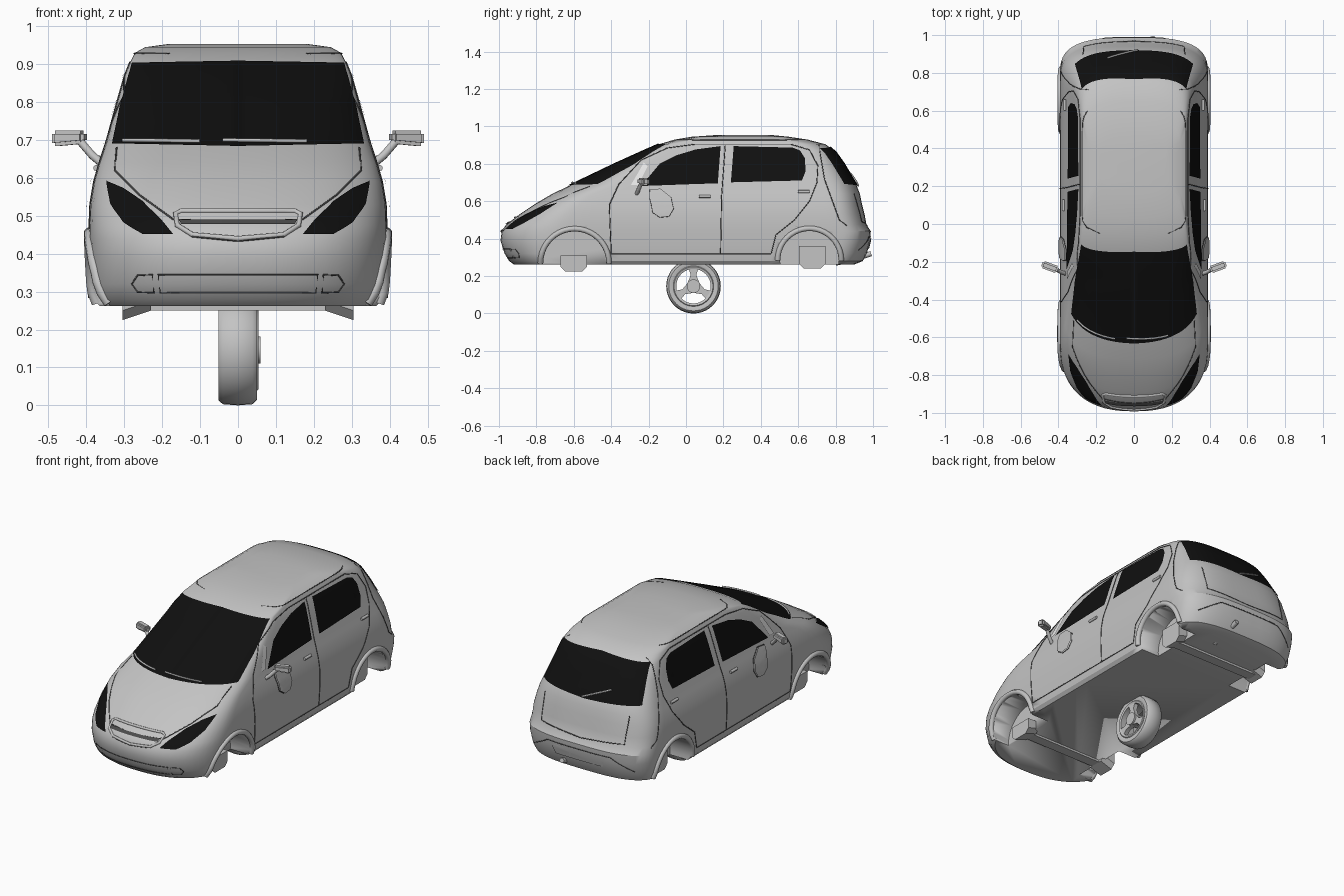
import bpy, bmesh, math
from mathutils import Vector, Matrix
from mathutils.bvhtree import BVHTree

if "Cube" in bpy.data.objects:
    bpy.data.objects.remove(bpy.data.objects["Cube"])


def material(name, value):
    m = bpy.data.materials.new(name)
    m.use_nodes = True
    m.diffuse_color = (value, value, value, 1)
    m.node_tree.nodes["Principled BSDF"].inputs["Base Color"].default_value = (value, value, value, 1)
    return m


PAINT = material("silver grey", 0.55)
GLASS = material("black glass", 0.005)
SEAM = material("dark seam", 0.07)
CLEAR = material("pale glass", 0.85)


def add(name, bm, mat, angle=40):
    me = bpy.data.meshes.new(name)
    bm.to_mesh(me)
    bm.free()
    ob = bpy.data.objects.new(name, me)
    bpy.context.collection.objects.link(ob)
    me.materials.append(mat)
    bpy.ops.object.select_all(action='DESELECT')
    ob.select_set(True)
    bpy.context.view_layer.objects.active = ob
    bpy.ops.object.shade_smooth_by_angle(angle=math.radians(angle))
    return ob


def prism(bm, outline, x0, x1):
    """Extrude a (y, z) outline along x."""
    f = bm.faces.new([bm.verts.new((x0, y, z)) for y, z in outline])
    r = bmesh.ops.extrude_face_region(bm, geom=[f])
    bmesh.ops.translate(bm, vec=(x1 - x0, 0, 0), verts=[v for v in r["geom"] if isinstance(v, bmesh.types.BMVert)])
    bmesh.ops.recalc_face_normals(bm, faces=bm.faces)


def circle(cy, cz, r, n=40):
    return [(cy + r * math.cos(i * math.tau / n), cz + r * math.sin(i * math.tau / n)) for i in range(n)]


# Body shell: stacked plan contours (z, half width, front y, front length, rear y, rear length)
LAYERS = [
    (.262, .365, -.92, .30, .90, .2), (.28, .38, -.945, .32, .945, .2),
    (.32, .386, -.97, .33, .967, .2), (.39, .39, -.992, .35, .985, .2),
    (.44, .392, -.985, .35, .988, .2), (.475, .392, -.962, .34, .965, .2),
    (.53, .39, -.89, .29, .955, .2), (.59, .38, -.80, .24, .94, .2),
    (.64, .366, -.715, .22, .93, .2), (.69, .349, -.61, .25, .91, .2),
    (.80, .319, -.38, .18, .845, .18), (.87, .299, -.225, .1, .795, .16),
    (.905, .285, -.145, .07, .745, .16), (.93, .272, -.06, .1, .65, .16),
    (.945, .245, .03, .12, .55, .15), (.954, .18, .16, .1, .46, .1)]


def contour(w, yf, lf, yr, lr, n=14, m=14):
    half = []
    for i in range(n + 1):
        a = math.pi / 2 * i / n
        half.append((w * math.sin(a) ** (2 / 2.4), yf + lf * (1 - max(math.cos(a), 0) ** (2 / 2.4))))
    for i in range(1, m):
        half.append((w, yf + lf + (yr - lr - yf - lf) * i / m))
    for i in range(n, -1, -1):
        a = math.pi / 2 * i / n
        half.append((w * math.sin(a) ** (2 / 3), yr - lr * (1 - max(math.cos(a), 0) ** (2 / 3))))
    return half + [(-x, y) for x, y in half[-2:0:-1]]


bm = bmesh.new()
rings = [[bm.verts.new((x, y, z)) for x, y in contour(*p)] for z, *p in LAYERS]
for lo, hi in zip(rings, rings[1:]):
    for i in range(len(lo)):
        j = (i + 1) % len(lo)
        bm.faces.new((lo[i], lo[j], hi[j], hi[i]))
bm.faces.new(rings[0][::-1])
bm.faces.new(rings[-1])
bmesh.ops.recalc_face_normals(bm, faces=bm.faces)
SKIN = BVHTree.FromBMesh(bm)
body = add("body_shell", bm, PAINT, 30)

# Wheel wells cut from the shell
ARCHES = [("front", -.595, .27, .17), ("rear", .66, .285, .157)]
for side in (-1, 1):
    for name, cy, cz, r in ARCHES:
        bm = bmesh.new()
        prism(bm, circle(cy, cz, r), side * .25, side * .5)
        cutter = add("well_cutter", bm, PAINT)
        cutter.hide_render = True
        mod = body.modifiers.new("well", 'BOOLEAN')
        mod.object, mod.operation, mod.solver = cutter, 'DIFFERENCE', 'EXACT'
        bpy.context.view_layer.objects.active = body
        bpy.ops.object.modifier_apply(modifier=mod.name)
        bpy.data.objects.remove(cutter)


def frame(yaw):
    a = math.radians(yaw)
    return Vector((math.cos(a), math.sin(a), 0)), Vector((-math.sin(a), math.cos(a), 0))


def project(u, z, yaw, lift):
    """Drop a point seen from a yaw angle onto the body skin."""
    right, ahead = frame(yaw)
    start = right * u + Vector((0, 0, z)) - ahead * 3
    hit, n, _, _ = SKIN.ray_cast(start, ahead)
    if hit is None:
        hit, n, _, _ = SKIN.find_nearest(start + ahead * 2.6)
    return hit + n * lift


def panel(name, outline, yaw, mat, sides=(1,), lift=.005, step=.02):
    """Thin plate that follows the body skin."""
    for s in sides:
        bm = bmesh.new()
        f = bm.faces.new([bm.verts.new((u, z, 0)) for u, z in outline])
        bmesh.ops.triangulate(bm, faces=[f])
        for axis in (0, 1):
            vals = [p[axis] for p in outline]
            no = Vector((1 - axis, axis, 0))
            for k in range(math.ceil(min(vals) / step), math.ceil(max(vals) / step)):
                bmesh.ops.bisect_plane(bm, geom=bm.verts[:] + bm.edges[:] + bm.faces[:],
                                       plane_co=no * k * step, plane_no=no)
        for v in bm.verts:
            v.co = project(v.co.x, v.co.y, yaw, lift)
            v.co.x *= s
        ahead = frame(yaw)[1]
        ahead.x *= s
        bm.normal_update()
        bmesh.ops.reverse_faces(bm, faces=[f for f in bm.faces if f.normal.dot(ahead) > 0])
        add(name + ("_right" if s < 0 else "_left" if len(sides) > 1 else ""), bm, mat)


def tube(name, pts, radius, mat, cyclic=False):
    cu = bpy.data.curves.new(name, 'CURVE')
    cu.dimensions, cu.bevel_depth, cu.bevel_resolution, cu.use_fill_caps = '3D', radius, 2, True
    sp = cu.splines.new('POLY')
    sp.points.add(len(pts) - 1)
    for p, q in zip(sp.points, pts):
        p.co = (*q, 1)
    sp.use_cyclic_u = cyclic
    ob = bpy.data.objects.new(name, cu)
    bpy.context.collection.objects.link(ob)
    cu.materials.append(mat)


def trim(name, path, yaw, mat=SEAM, radius=.0025, sides=(1,), cyclic=False, lift=0):
    """Bead laid along the body skin."""
    pts = []
    for (a, b), (c, d) in zip(path, path[1:] + path[:1] if cyclic else path[1:]):
        n = max(1, int(math.hypot(c - a, d - b) / .03))
        pts += [(a + (c - a) * i / n, b + (d - b) * i / n) for i in range(n)]
    if not cyclic:
        pts.append(path[-1])
    for s in sides:
        co = [project(u, z, yaw, lift) for u, z in pts]
        tube(name, [(p.x * s, p.y, p.z) for p in co], radius, mat, cyclic)


BOTH = (1, -1)
# Glass and lamps
panel("windscreen", [(-.33, .687), (0, .68), (.33, .687), (.31, .78), (.278, .9), (0, .905), (-.278, .9), (-.31, .78)], 0, GLASS)
panel("rear_window", [(-.31, .69), (0, .675), (.31, .69), (.275, .88), (0, .892), (-.275, .88)], 180, GLASS)
front_glass = [(-.24, .68), (.17, .695), (.185, .893), (.05, .875), (-.05, .845), (-.14, .8)]
rear_glass = [(.24, .7), (.62, .71), (.64, .76), (.635, .83), (.61, .87), (.57, .885), (.255, .893)]
panel("front_side_window", front_glass, 90, GLASS, BOTH)
panel("rear_side_window", rear_glass, 90, GLASS, BOTH)
panel("quarter_light", [(-.295, .685), (-.255, .685), (-.205, .785), (-.225, .805)], 90, CLEAR, BOTH)
panel("headlamp", [(.345, .59), (.3, .57), (.25, .535), (.2, .485), (.17, .45), (.25, .45), (.3, .48), (.335, .53)], 0, GLASS, BOTH)
tail = [(.1, .54), (.125, .515), (.16, .52), (.18, .56), (.18, .62), (.15, .665), (.11, .66), (.1, .62)]
tail = [(u - .5, z) for u, z in tail]
panel("tail_lamp", tail, 135, PAINT, BOTH, .009)
trim("tail_lamp_edge", tail, 135, sides=BOTH, cyclic=True)

# Door and body seams
trim("door_outline", [(-.4, .32), (-.41, .58), (-.36, .69), (-.24, .82), (-.1, .885), (.05, .905), (.56, .905),
                      (.66, .875), (.705, .79), (.7, .7), (.66, .6), (.58, .5), (.48, .42), (.455, .32)],
     90, sides=BOTH)
trim("door_split", [(.185, .32), (.19, .62), (.21, .9)], 90, sides=BOTH)
trim("sill_seam", [(-.4, .318), (.455, .318)], 90, sides=BOTH)
trim("rear_quarter_seam", [(.71, .9), (.74, .72), (.82, .5), (.86, .47)], 90, sides=BOTH)
trim("bonnet_seam", [(.32, .68), (.325, .62), (.26, .555), (.17, .49), (0, .485)], 0, sides=BOTH)
trim("tailgate_seam", [(-.27, .64), (-.265, .49), (0, .47), (.265, .49), (.27, .64)], 180)
trim("bumper_seam", [(-.32, .34), (-.2, .41), (.2, .41), (.32, .34)], 180)

# Nose: grille slot, lower intake and fog lamps
trim("grille_rim", [(-.165, .505), (-.15, .513), (.15, .513), (.165, .505), (.16, .475), (.12, .45), (0, .44),
                    (-.12, .45), (-.16, .475)], 0, PAINT, .007, cyclic=True)
trim("grille_edge", [(-.16, .475), (-.12, .445), (0, .434), (.12, .445), (.16, .475)], 0)
panel("grille_slot", [(-.15, .475), (.15, .475), (.155, .487), (-.155, .487)], 0, SEAM)
trim("intake_edge", [(-.205, .297), (.205, .297), (.21, .345), (-.21, .345)], 0, cyclic=True)
trim("fog_lamp", [(.222, .297), (.265, .299), (.28, .32), (.265, .343), (.225, .345)], 0, sides=BOTH, cyclic=True)
panel("rear_plate", [(-.15, .345), (.15, .345), (.17, .4), (-.17, .4)], 180, PAINT)

# Wipers, handles and roof gutters
for a, b in ((-.3, -.1), (-.04, .18)):
    trim("wiper", [(a, .693), (b, .69)], 0, PAINT, .005, lift=.008)
trim("rear_wiper", [(-.02, .68), (.14, .745)], 180, PAINT, .005, lift=.008)
for y, z in ((.1, .625), (.63, .65)):
    trim("door_handle", [(y - .03, z), (y + .03, z)], 90, PAINT, .008, BOTH, lift=.004)
trim("roof_gutter", [(-.08, .928), (.6, .928)], 90, sides=BOTH)

# Flared arch lips
for name, cy, cz, r in ARCHES:
    arc = [(cy + (r + .013) * math.cos(t * math.pi / 20), cz + (r + .013) * math.sin(t * math.pi / 20)) for t in range(21)]
    trim(name + "_arch_lip", arc, 90, PAINT, .015, BOTH)

# Axle bars and suspension blocks
for name, cy, z0, z1 in (("front", -.6, .225, .31), ("rear", .675, .24, .36)):
    bm = bmesh.new()
    prism(bm, [(cy - .03, .25), (cy + .03, .25), (cy + .03, .27), (cy - .03, .27)], -.3, .3)
    add(name + "_axle_bar", bm, PAINT)
    for s in BOTH:
        bm = bmesh.new()
        prism(bm, [(cy - .045, z0), (cy + .045, z0), (cy + .07, z0 + .025), (cy + .07, z1), (cy - .07, z1),
                   (cy - .07, z0 + .025)], s * .23, s * .305)
        for v in bm.verts:
            if abs(v.co.x) < .25 and v.co.z < .27:
                v.co.z += .025
        add(name + "_suspension_block", bm, PAINT)

# Door mirrors
for s in BOTH:
    bm = bmesh.new()
    bmesh.ops.create_cube(bm, size=1, matrix=Matrix.Translation((s * .445, -.228, .704)) @
                          Matrix.Rotation(s * .35, 4, 'Z') @ Matrix.Diagonal((.09, .04, .042, 1)))
    for v in bm.verts:
        if abs(v.co.x) < .44 and v.co.z < .7:
            v.co.z += .008
    bmesh.ops.bevel(bm, geom=bm.edges[:], offset=.009, segments=2, affect='EDGES')
    add("door_mirror", bm, PAINT)
    tube("mirror_arm", [(s * .415, -.24, .695), (s * .385, -.255, .66), (s * .355, -.265, .635)], .011, PAINT)

# Exhaust pipe
tube("exhaust_pipe", [(.1, .8, .27), (.1, .88, .285), (.1, .99, .32)], .014, PAINT)


# Loose wheel under the floor
def lathe(name, profile, cy, cz):
    bm = bmesh.new()
    vs = [bm.verts.new((x, cy, cz + r)) for x, r in profile]
    es = [bm.edges.new((vs[i - 1], vs[i])) for i in range(len(vs))]
    bmesh.ops.spin(bm, geom=vs + es, cent=(0, cy, cz), axis=(1, 0, 0), angle=math.tau, steps=40, use_merge=True)
    bmesh.ops.remove_doubles(bm, verts=bm.verts, dist=.0001)
    bmesh.ops.recalc_face_normals(bm, faces=bm.faces)
    add(name, bm, PAINT)


WY, WZ = .04, .146
lathe("tyre", [(-.042, .098), (-.052, .115), (-.052, .132), (-.04, .143), (0, .146), (.038, .143), (.05, .132),
               (.05, .115), (.042, .098)], WY, WZ)
lathe("rim", [(-.045, .095), (-.045, .102), (.048, .102), (.05, .108), (.054, .104), (.05, .092)], WY, WZ)
bm = bmesh.new()
prism(bm, circle(WY, WZ, .036, 24), -.02, .06)
add("hub", bm, PAINT)
for k in range(3):
    a = math.radians(90 + 120 * k)
    c, s = math.cos(a), math.sin(a)
    bm = bmesh.new()
    prism(bm, [(WY + r * c - w * s, WZ + r * s + w * c) for r, w in ((.02, -.03), (.06, -.015), (.1, -.028),
                                                                   (.1, .028), (.06, .015), (.02, .03))], .025, .05)
    add("spoke", bm, PAINT)
